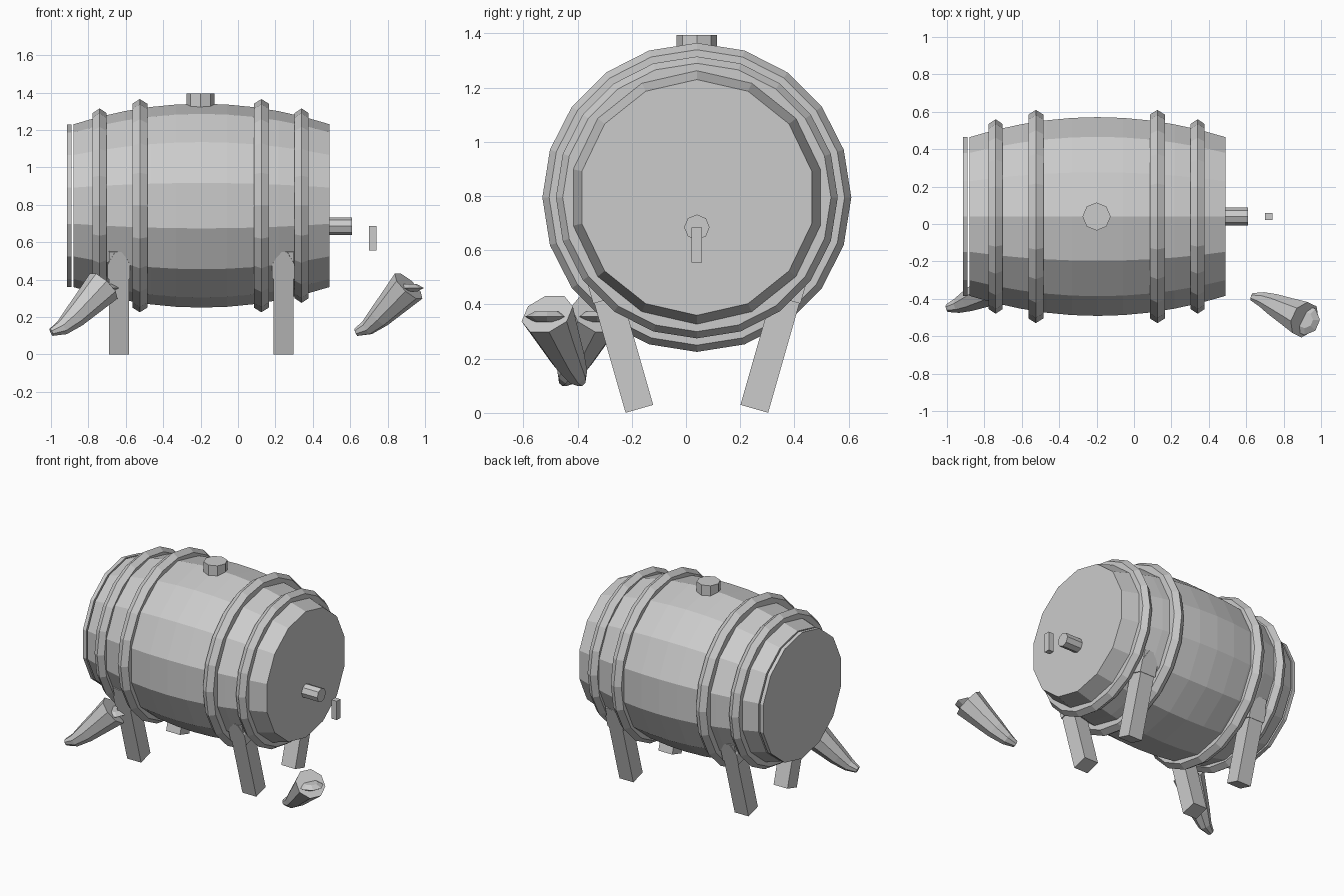
import bpy, bmesh, math
from mathutils import Vector

cube = bpy.data.objects.get("Cube")
if cube:
    bpy.data.objects.remove(cube, do_unlink=True)

grey = bpy.data.materials.new("plain grey")
grey.use_nodes = True
grey.diffuse_color = (0.6, 0.6, 0.6, 1)
grey.node_tree.nodes["Principled BSDF"].inputs["Base Color"].default_value = (0.6, 0.6, 0.6, 1)

X, Z = Vector((1, 0, 0)), Vector((0, 0, 1))
CX, CY, CZ = -0.195, 0.04, 0.795   # barrel centre


def finish(name, bm):
    bmesh.ops.recalc_face_normals(bm, faces=bm.faces)
    mesh = bpy.data.meshes.new(name)
    bm.to_mesh(mesh)
    bm.free()
    mesh.materials.append(grey)
    obj = bpy.data.objects.new(name, mesh)
    bpy.context.collection.objects.link(obj)
    return obj


def tube(name, rings, sides, closed=False, spin=0.0):
    """Loft flat-sided rings given as (centre, axis, radius)."""
    bm = bmesh.new()
    loops = []
    for centre, axis, radius in rings:
        d = Vector(axis).normalized()
        ref = X if abs(d.z) > 0.99 else Z
        u = (ref - d * ref.dot(d)).normalized()
        v = d.cross(u)
        angles = [spin + math.tau * i / sides for i in range(sides)]
        loops.append([bm.verts.new(Vector(centre) + radius * (u * math.cos(a) + v * math.sin(a)))
                      for a in angles])
    pairs = list(zip(loops, loops[1:]))
    if closed:
        pairs.append((loops[-1], loops[0]))
    else:
        bm.faces.new(loops[0])
        bm.faces.new(loops[-1])
    for a, b in pairs:
        for i in range(sides):
            j = (i + 1) % sides
            bm.faces.new((a[i], a[j], b[j], b[i]))
    return finish(name, bm)


def along_x(profile, z=CZ):
    return [((x, CY, z), X, r) for x, r in profile]


# Barrel body with bulging staves, and its separate lid
steps = [i / 5 for i in range(-5, 6)]
tube("barrel_body", along_x([(CX + 0.685 * t, 0.545 - 0.11 * t * t) for t in steps]), 14)
tube("barrel_lid", along_x([(-0.915, 0.435), (-0.89, 0.435)]), 14)

# Hoops with a ridged outer edge
hoops = [("left_outer", -0.74, 0.037, 0.52), ("left_inner", -0.525, 0.04, 0.57),
         ("right_inner", 0.125, 0.04, 0.57), ("right_outer", 0.34, 0.037, 0.52)]
for side, x, half, r in hoops:
    section = [(x - half, r - 0.09), (x - half, r - 0.025), (x, r),
               (x + half, r - 0.025), (x + half, r - 0.09)]
    tube("hoop_" + side, along_x(section), 20, closed=True)

# Bung, spout and loose tap handle
tube("bung", [((-0.2, CY, 1.31), Z, 0.075), ((-0.2, CY, 1.395), Z, 0.075)], 8)
tube("spout", along_x([(0.48, 0.047), (0.61, 0.047)], 0.685), 8)
tube("tap_handle", [((0.72, CY, 0.555), Z, 0.028), ((0.72, CY, 0.685), Z, 0.028)],
     4, spin=math.pi / 4)

# Legs that splay upwards into the barrel, each with a pointed collar
for x, end in ((-0.637, "left"), (0.243, "right")):
    for s, face in ((-1, "front"), (1, "back")):
        foot = Vector((x, CY + s * 0.212, 0.015))
        up = Vector((0, s * 0.275, 0.962)).normalized()
        out = X.cross(up)
        tube(f"{face}_{end}_leg", [(foot, up, 0.075), (foot + up * 0.57, up, 0.075)],
             4, spin=math.pi / 4)
        bm = bmesh.new()
        outline = [(-0.06, 0.42), (0.06, 0.42), (0.06, 0.5),
                   (0.02, 0.57), (-0.02, 0.57), (-0.06, 0.5)]
        base = bm.faces.new([bm.verts.new(foot + X * a + up * b - out * 0.057) for a, b in outline])
        grown = bmesh.ops.extrude_face_region(bm, geom=[base], use_keep_orig=True)
        verts = [v for v in grown["geom"] if isinstance(v, bmesh.types.BMVert)]
        bmesh.ops.translate(bm, verts=verts, vec=out * 0.114)
        finish(f"{face}_{end}_collar", bm)

# Drinking horns, mirrored front to back, each with a thin lens of drink at the mouth
path = [(0.632, 0.03, 0.118), (0.69, 0.015, 0.142), (0.755, -0.015, 0.2),
        (0.83, -0.052, 0.278), (0.912, -0.092, 0.365)]
radii = [0.022, 0.043, 0.063, 0.08, 0.1]
for side, shift, flip in (("right", 0, 1), ("left", -1.63, -1)):
    pts = [Vector((x + shift, -0.42 + flip * y, z)) for x, y, z in path]
    rings = []
    for i, p in enumerate(pts):
        axis = pts[min(i + 1, len(pts) - 1)] - pts[max(i - 1, 0)]
        rings.append((p, axis, radii[i]))
    tube("horn_" + side, rings, 8, spin=math.pi / 8)
    c = pts[-1] - Z * 0.01
    tube("drink_" + side, [(c - Z * 0.02, Z, 0.045), (c, Z, 0.082), (c + Z * 0.02, Z, 0.045)], 8)
